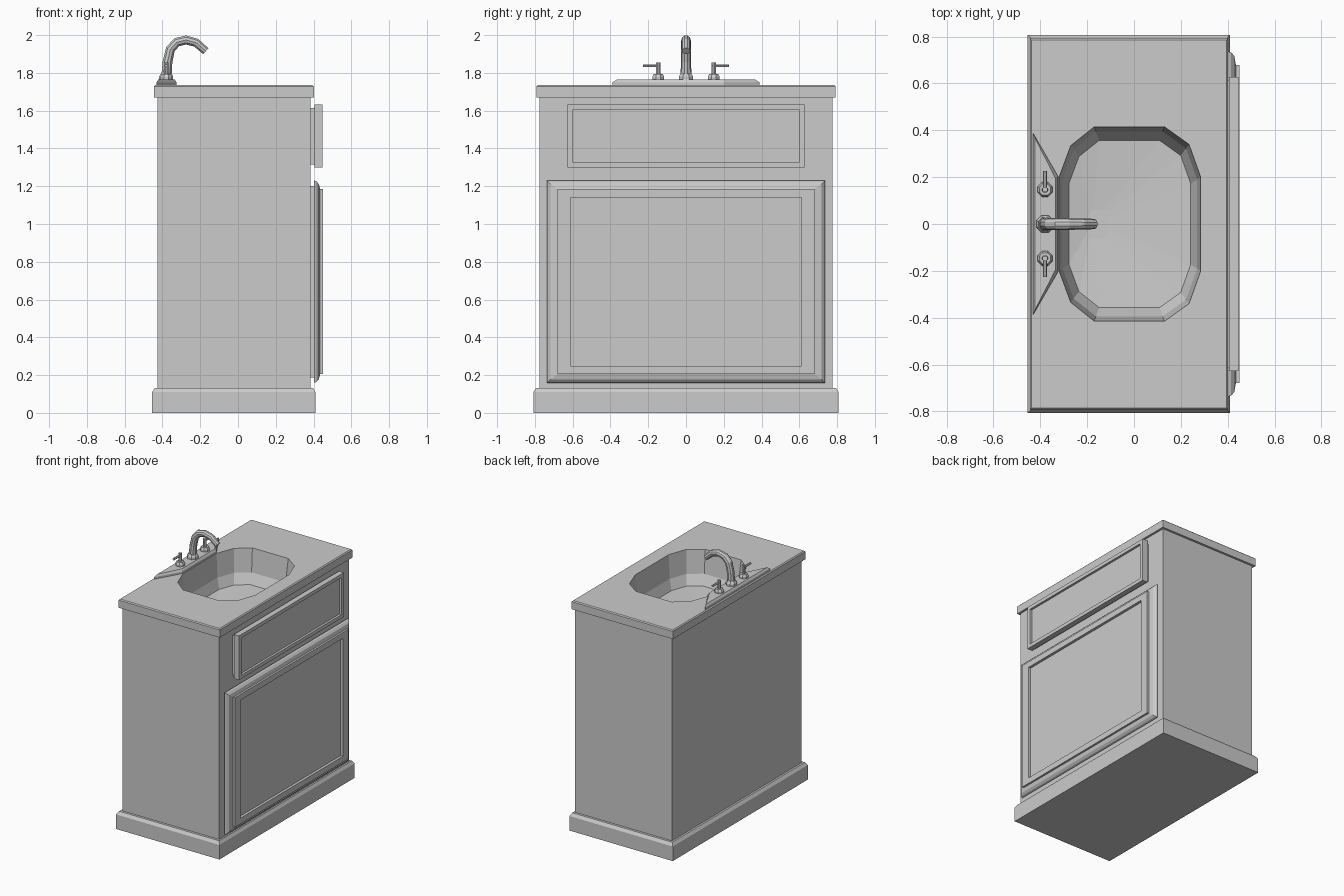
import bpy, bmesh, math
from mathutils import Vector

if "Cube" in bpy.data.objects:
    bpy.data.objects.remove(bpy.data.objects["Cube"])


def loft(name, rings, cap_start=True, cap_end=True, hole=None):
    """Skin a stack of equal-count rings; optionally fill from the last ring to a hole outline."""
    bm = bmesh.new()
    rows = [[bm.verts.new(p) for p in r] for r in rings]
    n = len(rows[0])
    for a, b in zip(rows, rows[1:]):
        for i in range(n):
            j = (i + 1) % n
            bm.faces.new((a[i], a[j], b[j], b[i]))
    if cap_start:
        bm.faces.new(rows[0][::-1])
    if hole:
        inner = [bm.verts.new(p) for p in hole]
        m = len(inner)
        edges = [bm.edges.new((inner[i], inner[(i + 1) % m])) for i in range(m)]
        edges += [bm.edges.get((rows[-1][i], rows[-1][(i + 1) % n])) for i in range(n)]
        bmesh.ops.triangle_fill(bm, edges=edges, use_beauty=True, normal=(0, 0, 1))
        bmesh.ops.dissolve_limit(bm, angle_limit=0.01, verts=bm.verts, edges=bm.edges)
    elif cap_end:
        bm.faces.new(rows[-1])
    if not name.startswith("basin"):
        bmesh.ops.recalc_face_normals(bm, faces=bm.faces)
    me = bpy.data.meshes.new(name)
    bm.to_mesh(me)
    bm.free()
    ob = bpy.data.objects.new(name, me)
    bpy.context.collection.objects.link(ob)
    return ob


def rect_z(x0, x1, hy, z):
    return [(x0, -hy, z), (x1, -hy, z), (x1, hy, z), (x0, hy, z)]


def rect_x(x, hy, z0, z1):
    return [(x, -hy, z0), (x, hy, z0), (x, hy, z1), (x, -hy, z1)]


def disc(cx, cy, z, r, n=8, sy=1.0):
    return [(cx + r * math.cos(2 * math.pi * (i + .5) / n),
             cy + r * sy * math.sin(2 * math.pi * (i + .5) / n), z) for i in range(n)]


def turned(name, cx, cy, profile, n=8):
    return loft(name, [disc(cx, cy, z, r, n) for r, z in profile])


def tube(name, path, radii, n=10):
    """Sweep a round section along a path lying in one vertical plane."""
    pts = [Vector(p) for p in path]
    plane_n = Vector((0, 1, 0)) if abs(pts[-1].x - pts[0].x) > 1e-4 else Vector((1, 0, 0))
    rings = []
    for i, p in enumerate(pts):
        t = (pts[min(i + 1, len(pts) - 1)] - pts[max(i - 1, 0)]).normalized()
        u = plane_n.cross(t)
        rings.append([p + radii[i] * (math.cos(a) * plane_n + math.sin(a) * u)
                      for a in (2 * math.pi * k / n for k in range(n))])
    return loft(name, rings)


# Plinth with chamfered top edge, and cabinet box
loft("plinth", [rect_z(-.455, .41, .808, 0), rect_z(-.455, .41, .808, .11),
                rect_z(-.44, .397, .793, .132)])
loft("cabinet_body", [rect_z(-.425, .385, .775, .13), rect_z(-.425, .385, .775, 1.67)],
     cap_end=False)

# Basin outline: half listed, other half mirrored
half = [(.285, .2), (.235, .34), (.13, .415), (-.17, .415), (-.27, .335), (-.32, .2)]
outline = half + [(x, -y) for x, y in reversed(half)]


def basin_ring(s, z, cx=-.02):
    return [(cx + (x + .02) * s, y * s, z) for x, y in outline]


# Countertop with the basin opening
loft("countertop", [rect_z(-.425, .385, .775, 1.67), rect_z(-.445, .402, .792, 1.67),
                    rect_z(-.445, .402, .792, 1.728), rect_z(-.438, .395, .785, 1.735)],
     cap_start=False, hole=basin_ring(1, 1.735))

# Basin bowl and drain
loft("basin", [basin_ring(1, 1.735), basin_ring(.95, 1.56), basin_ring(.86, 1.485),
               basin_ring(.15, 1.465, -.15)], cap_start=False)
loft("drain", [disc(-.15, 0, 1.46, .048, 8, 1.35), disc(-.15, 0, 1.47, .048, 8, 1.35)])


# Faucet deck plate
def deck(inset, z):
    return [(-.432 + inset, -.39 + 2.5 * inset, z), (-.325 - inset, -.205 + inset, z),
            (-.325 - inset, .205 - inset, z), (-.432 + inset, .39 - 2.5 * inset, z)]


loft("faucet_deck", [deck(0, 1.733), deck(0, 1.75), deck(.01, 1.765)])

# Spout: collar and arched pipe
turned("spout_collar", -.38, 0, [(.04, 1.76), (.04, 1.782), (.03, 1.797), (.03, 1.803)])
tube("spout", [(-.38, 0, 1.765), (-.373, 0, 1.86), (-.358, 0, 1.925), (-.325, 0, 1.962),
               (-.275, 0, 1.974), (-.222, 0, 1.96), (-.17, 0, 1.915)],
     [.029, .027, .026, .026, .025, .024, .022])

# Two lever handles
for side, label in ((1, "left"), (-1, "right")):
    y = .147 * side
    turned(label + "_handle_base", -.38, y,
           [(.034, 1.76), (.034, 1.778), (.026, 1.793), (.013, 1.793), (.012, 1.855)])
    tube(label + "_handle_lever", [(-.38, y - .01 * side, 1.838), (-.38, y + .08 * side, 1.838)],
         [.0085, .0085], 6)

# Drawer front: backing strip and recessed-panel frame
loft("drawer_front", [rect_x(.38, .615, 1.315, 1.615), rect_x(.405, .615, 1.315, 1.615),
                      rect_x(.405, .627, 1.298, 1.632), rect_x(.447, .627, 1.298, 1.632),
                      rect_x(.447, .598, 1.325, 1.605), rect_x(.43, .598, 1.325, 1.605)])

# Door: backing strip, rounded-over edge, raised frame and recessed panel
loft("door", [rect_x(x, hy, .695 - hz, .695 + hz) for x, hy, hz in (
    (.38, .71, .507), (.402, .71, .507), (.402, .737, .536), (.415, .732, .531),
    (.428, .718, .517), (.435, .679, .49), (.45, .679, .49),
    (.45, .612, .446), (.43, .612, .446))])
